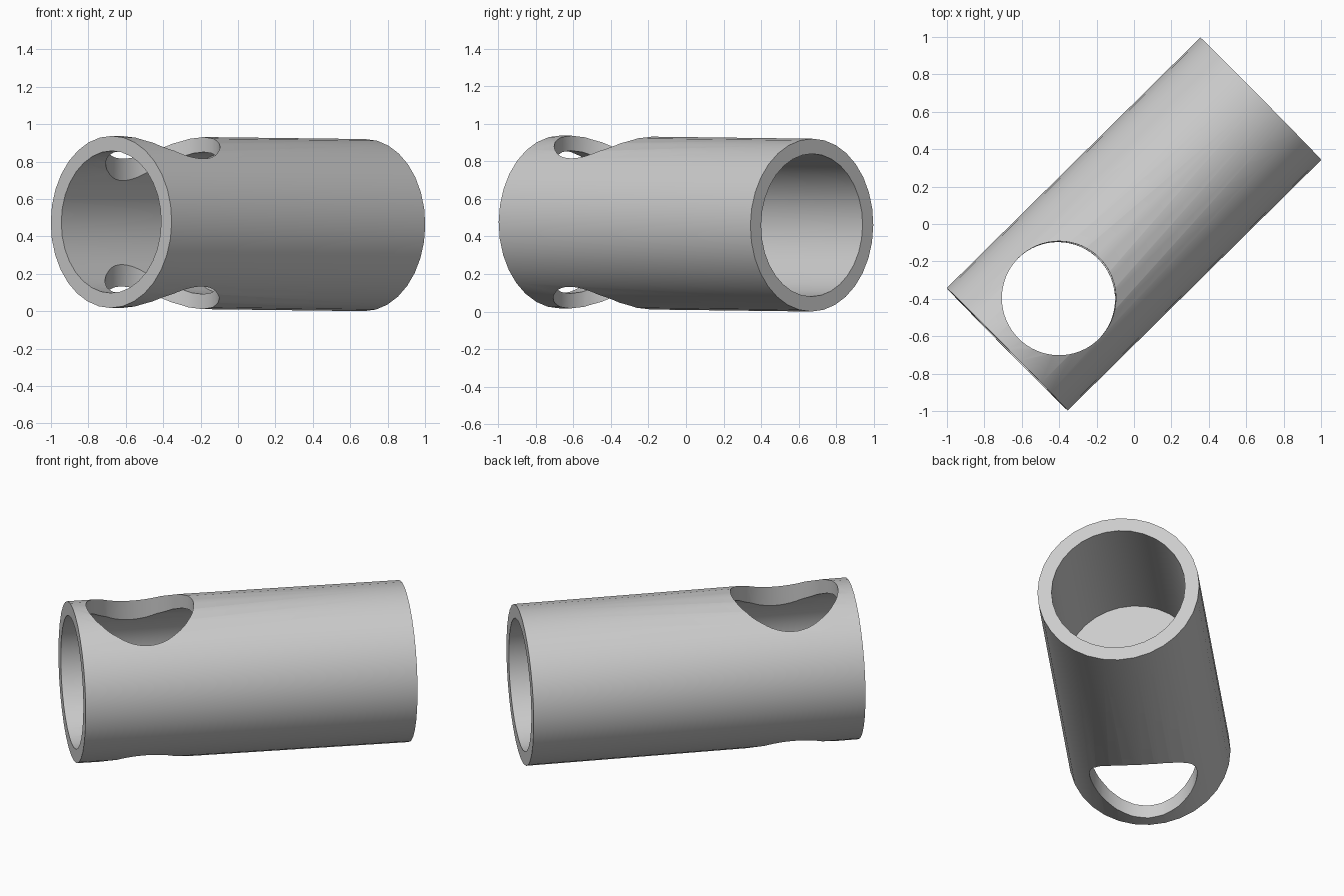
import bpy
import math
from mathutils import Matrix, Vector

cube = bpy.data.objects.get("Cube")
if cube:
    bpy.data.objects.remove(cube, do_unlink=True)

LENGTH = 1.906
OUTER, INNER, HOLE = 0.46, 0.38, 0.305
CAVITY = 0.87            # depth of the socket at each end
HOLE_OFFSET = 0.385      # hole centre measured from the front end

grey = bpy.data.materials.new("light grey")
grey.use_nodes = True
grey.diffuse_color = (0.6, 0.6, 0.6, 1)
grey.node_tree.nodes["Principled BSDF"].inputs["Base Color"].default_value = (0.6, 0.6, 0.6, 1)


def cylinder(name, radius, depth, x, along_x=True, sides=32):
    rotation = (0, math.pi / 2, 0) if along_x else (0, 0, 0)
    bpy.ops.mesh.primitive_cylinder_add(vertices=sides, radius=radius, depth=depth,
                                        location=(x, 0, 0), rotation=rotation)
    obj = bpy.context.object
    obj.name = name
    obj.data.materials.append(grey)
    bpy.ops.object.transform_apply(location=True, rotation=True, scale=True)
    return obj


# Tube body, built along x
tube = cylinder("tube", OUTER, LENGTH, 0)

# Sockets at both ends leave a solid wall in the middle; cross hole near the front
half = LENGTH / 2
cutters = [
    cylinder("front_socket_cutter", INNER, 2 * CAVITY, -half),
    cylinder("back_socket_cutter", INNER, 2 * CAVITY, half),
    cylinder("cross_hole_cutter", HOLE, 2, -half + HOLE_OFFSET, False, 64),
]
bpy.ops.object.select_all(action='DESELECT')
tube.select_set(True)
bpy.context.view_layer.objects.active = tube
for cutter in cutters:
    cutter.hide_render = True
    cut = tube.modifiers.new(cutter.name, 'BOOLEAN')
    cut.operation = 'DIFFERENCE'
    cut.solver = 'EXACT'
    cut.object = cutter
    bpy.ops.object.modifier_apply(modifier=cut.name)
for cutter in cutters:
    bpy.data.objects.remove(cutter, do_unlink=True)

# Lay the tube diagonally with a very slight downward tilt to the back
axis = Vector((1.356, 1.34, -0.017)).normalized()
side = Vector((0, 0, 1)).cross(axis).normalized()
up = axis.cross(side)
frame = Matrix((axis, side, up)).transposed().to_4x4()
tube.data.transform(Matrix.Translation((0, 0, 0.4685)) @ frame)
bpy.ops.object.shade_smooth_by_angle(angle=math.radians(30))
